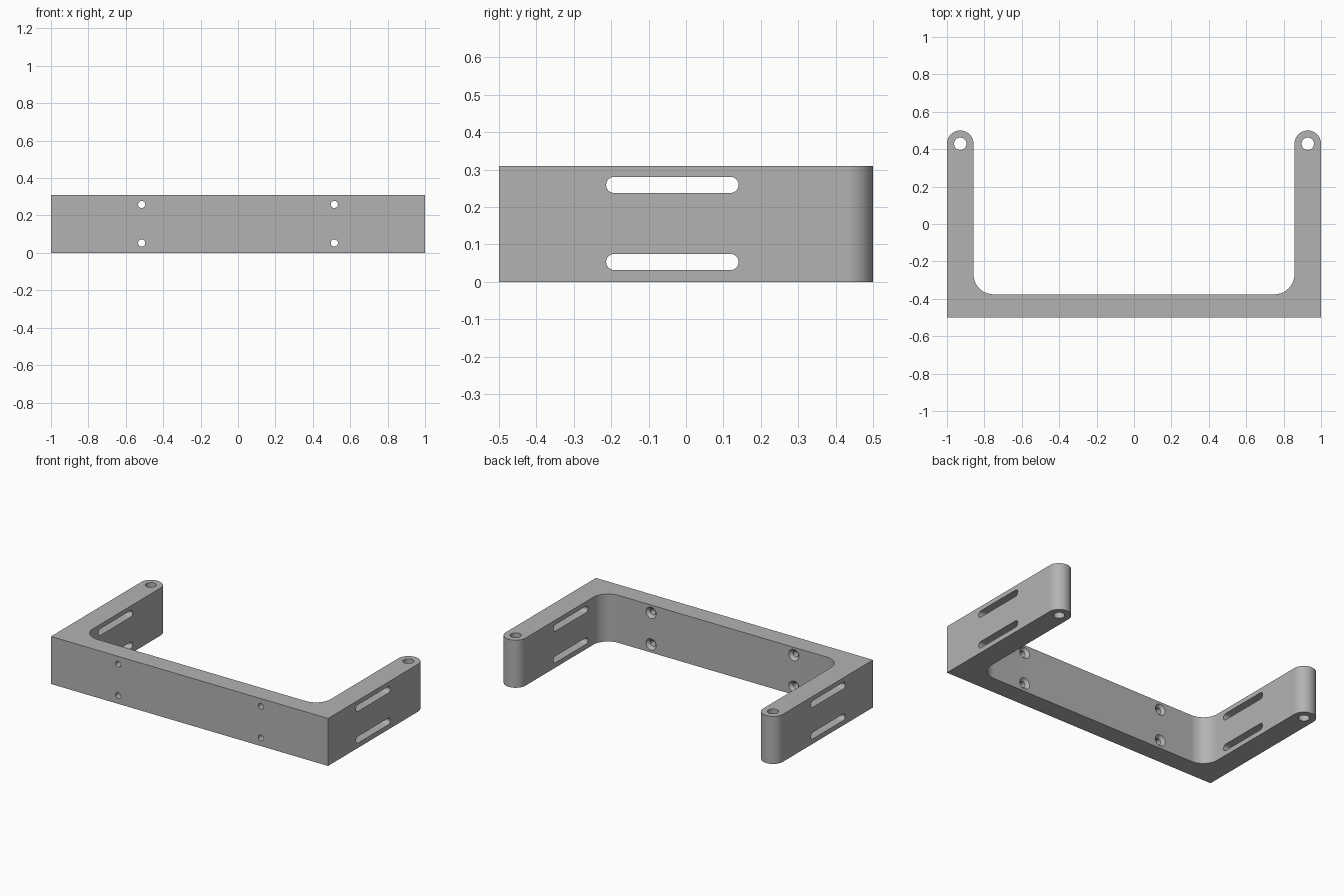
import bpy, bmesh, math
from mathutils import Vector

cube = bpy.data.objects.get("Cube")
if cube:
    bpy.data.objects.remove(cube, do_unlink=True)

HEIGHT, DEPTH = 0.31, 0.5
ARM, WALL = 0.142, 0.124          # arm and front wall thickness
END_R, FILLET = ARM / 2, 0.107
ROWS = (0.053, 0.259)             # heights of slots and screw holes

grey = bpy.data.materials.new("plain grey")
grey.use_nodes = True
grey.diffuse_color = (0.45, 0.45, 0.45, 1)
grey.node_tree.nodes["Principled BSDF"].inputs["Base Color"].default_value = grey.diffuse_color


def arc(cx, cy, r, start, end, steps):
    angles = [math.radians(start + (end - start) * i / steps) for i in range(steps + 1)]
    return [(cx + r * math.cos(a), cy + r * math.sin(a)) for a in angles]


def loft(name, sections):
    """Closed solid through matching rings of 3D points."""
    bm = bmesh.new()
    rings = [[bm.verts.new(p) for p in section] for section in sections]
    n = len(rings[0])
    for low, high in zip(rings, rings[1:]):
        for i in range(n):
            j = (i + 1) % n
            bm.faces.new((low[i], low[j], high[j], high[i]))
    bm.faces.new(rings[0][::-1])
    bm.faces.new(rings[-1])
    bmesh.ops.recalc_face_normals(bm, faces=bm.faces)
    mesh = bpy.data.meshes.new(name)
    bm.to_mesh(mesh)
    bm.free()
    mesh.materials.append(grey)
    obj = bpy.data.objects.new(name, mesh)
    bpy.context.collection.objects.link(obj)
    return obj


# U-shaped bracket body: right half of the plan, mirrored for the other half
half = [(1, -DEPTH)]
half += arc(1 - END_R, DEPTH - END_R, END_R, 0, 180, 32)
half += arc(1 - ARM - FILLET, -DEPTH + WALL + FILLET, FILLET, 0, -90, 16)
plan = half + [(-x, y) for x, y in reversed(half)]
bracket = loft("bracket", [[(x, y, z) for x, y in plan] for z in (0, HEIGHT)])

cutters = []
for side in (-1, 1):
    # Vertical pivot hole in each arm end
    ring = arc(side * (1 - END_R), DEPTH - END_R, 0.033, 0, 348.75, 31)
    cutters.append(loft("pivot_cutter", [[(x, y, z) for x, y in ring] for z in (-0.1, HEIGHT + 0.1)]))
    for z in ROWS:
        # Long slot through the arm
        slot = arc(0.119, z, 0.0215, -90, 90, 12) + arc(-0.192, z, 0.0215, 90, 270, 12)
        cutters.append(loft("slot_cutter", [[(side * x, y, h) for y, h in slot] for x in (0.8, 1.1)]))
        # Screw hole through the front wall, countersunk on the inner side
        inner = -DEPTH + WALL
        steps = ((-0.6, 0.019), (inner - 0.018, 0.019), (inner, 0.037), (inner + 0.01, 0.047))
        cutters.append(loft("screw_cutter", [
            [(x, y, h) for x, h in arc(side * 0.515, z, r, 0, 345, 23)] for y, r in steps]))

# Cut all openings, then discard the cutters
bpy.ops.object.select_all(action='DESELECT')
bpy.context.view_layer.objects.active = bracket
bracket.select_set(True)
for cutter in cutters:
    cutter.hide_render = True
    cut = bracket.modifiers.new("opening", 'BOOLEAN')
    cut.operation, cut.solver, cut.object = 'DIFFERENCE', 'EXACT', cutter
    bpy.ops.object.modifier_apply(modifier=cut.name)
    bpy.data.objects.remove(cutter, do_unlink=True)

bpy.ops.object.shade_smooth_by_angle(angle=math.radians(30))
